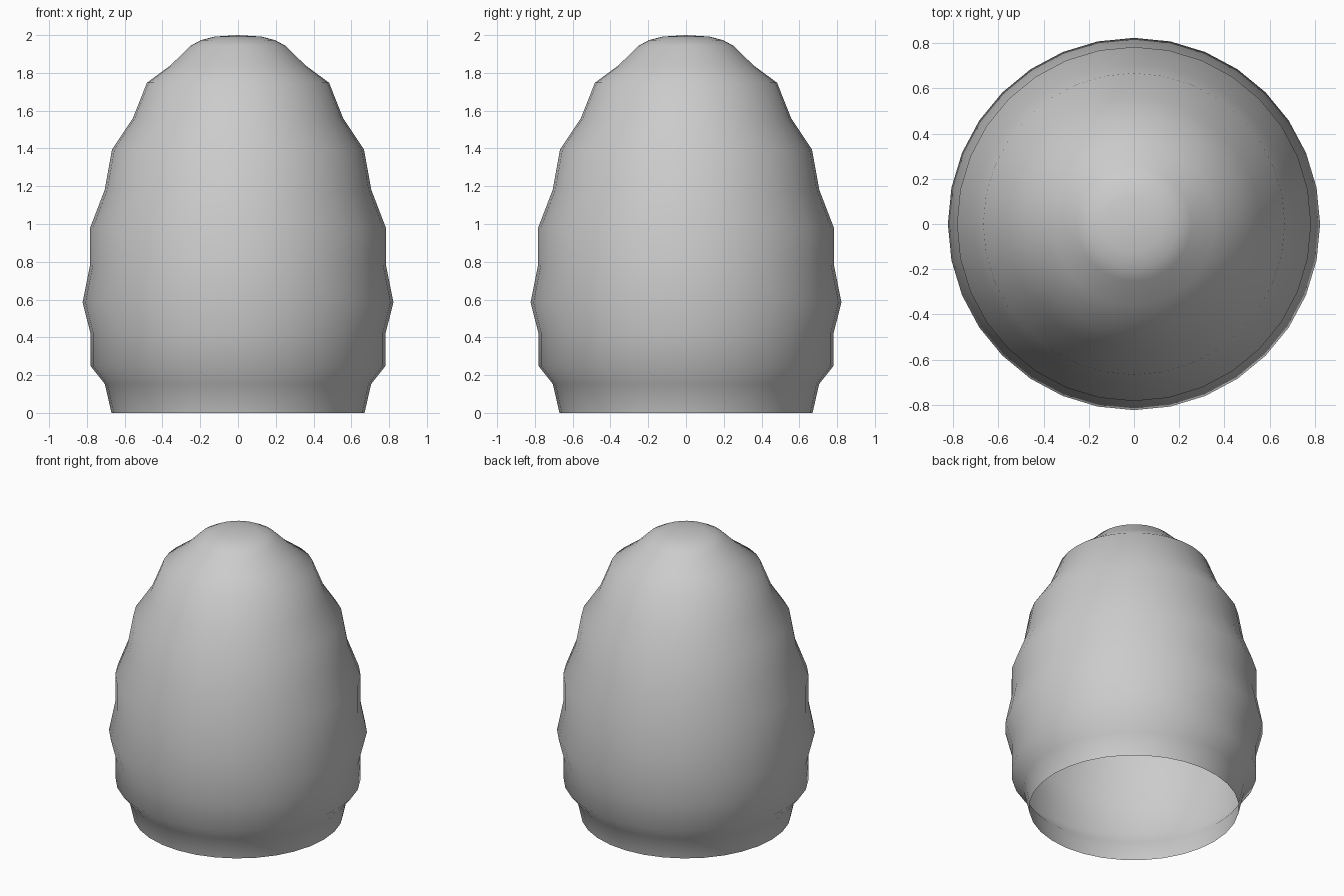
import bpy, bmesh
from math import sin, cos, pi

if "Cube" in bpy.data.objects:
    bpy.data.objects.remove(bpy.data.objects["Cube"])

SIDES = 32

# Half profile (radius, height) from the open rim up to the rounded crown
profile = [(0.67, 0), (0.705, 0.153), (0.782, 0.25), (0.782, 0.425),
           (0.823, 0.585), (0.783, 0.785), (0.783, 0.98), (0.706, 1.18),
           (0.667, 1.395), (0.557, 1.56), (0.482, 1.748), (0.357, 1.84),
           (0.252, 1.943), (0.197, 1.973), (0.125, 1.992)]

bm = bmesh.new()

# Horizontal rings
rings = [[bm.verts.new((r * cos(2 * pi * i / SIDES), r * sin(2 * pi * i / SIDES), z))
          for i in range(SIDES)] for r, z in profile]

# Walls between the rings, open at the bottom
for low, high in zip(rings, rings[1:]):
    for i in range(SIDES):
        j = (i + 1) % SIDES
        bm.faces.new((low[i], low[j], high[j], high[i]))

# Crown
tip = bm.verts.new((0, 0, 2))
for i in range(SIDES):
    bm.faces.new((rings[-1][i], rings[-1][(i + 1) % SIDES], tip))

for face in bm.faces:
    face.smooth = True

mesh = bpy.data.meshes.new("ribbed_dome")
bm.to_mesh(mesh)
bm.free()
bpy.context.collection.objects.link(bpy.data.objects.new("ribbed_dome", mesh))
